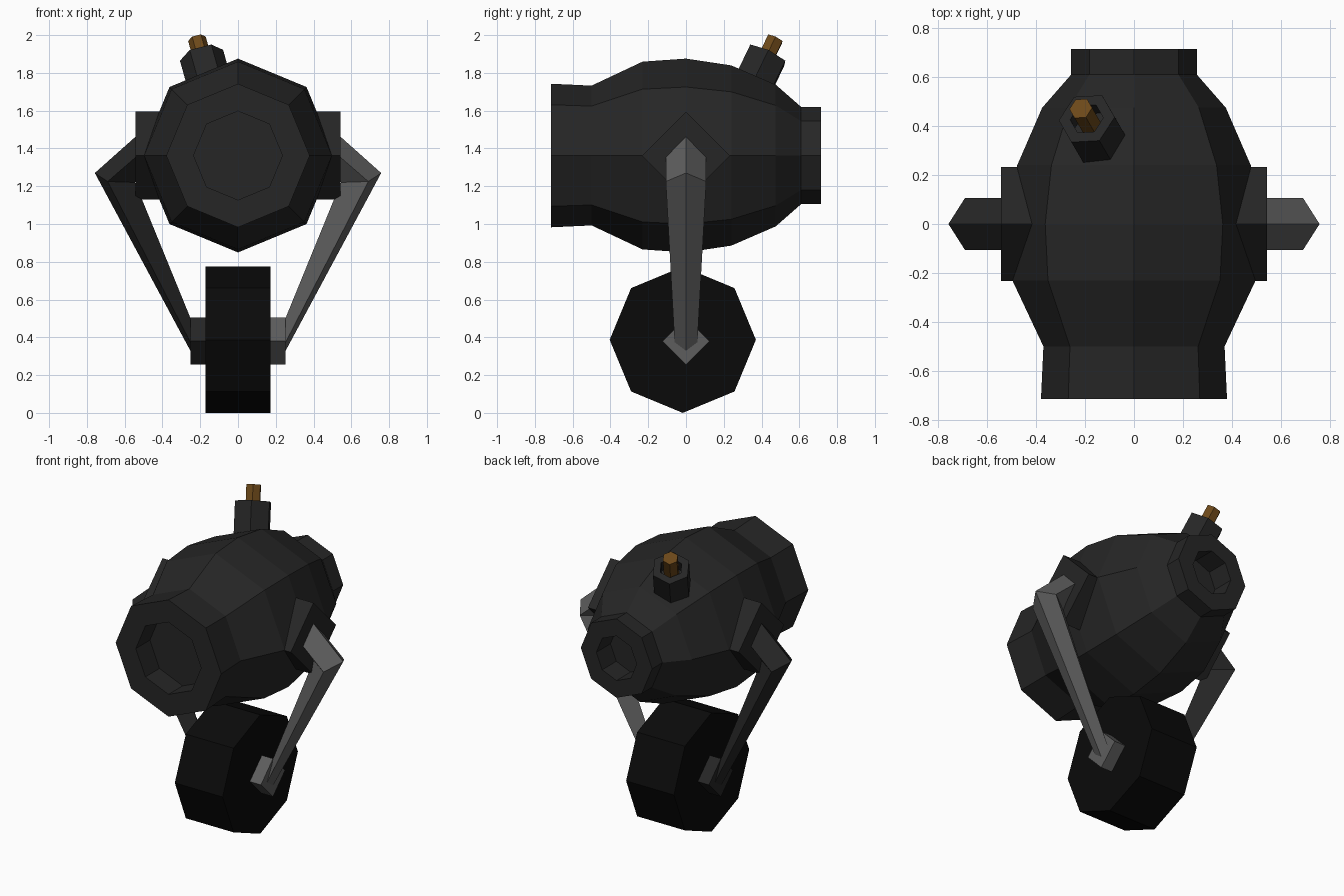
import bpy, bmesh
from math import cos, sin, pi
from mathutils import Vector

if "Cube" in bpy.data.objects:
    bpy.data.objects.remove(bpy.data.objects["Cube"])


def material(name, r, g, b):
    m = bpy.data.materials.new(name)
    m.diffuse_color = (r, g, b, 1)
    m.use_nodes = True
    m.node_tree.nodes["Principled BSDF"].inputs["Base Color"].default_value = m.diffuse_color
    return m


IRON = material("dark_iron", 0.019, 0.019, 0.019)
RUBBER = material("black_tyre", 0.003, 0.003, 0.003)
STEEL = material("pale_steel", 0.11, 0.11, 0.11)
CORD = material("brown_cord", 0.15, 0.065, 0.01)


def loft(name, rings, mat):
    """Skin equal-length rings of points and cap both ends."""
    bm = bmesh.new()
    loops = [[bm.verts.new(p) for p in ring] for ring in rings]
    n = len(loops[0])
    for a, b in zip(loops, loops[1:]):
        for i in range(n):
            j = (i + 1) % n
            bm.faces.new((a[i], a[j], b[j], b[i]))
    bm.faces.new(loops[0])
    bm.faces.new(loops[-1])
    bmesh.ops.recalc_face_normals(bm, faces=bm.faces)
    me = bpy.data.meshes.new(name)
    bm.to_mesh(me)
    bm.free()
    me.materials.append(mat)
    ob = bpy.data.objects.new(name, me)
    bpy.context.collection.objects.link(ob)
    return ob


def lathe(name, origin, axis, profile, sides, mat):
    """Revolve (distance, radius) pairs around an axis through origin."""
    q = Vector((0, 0, 1)).rotation_difference(Vector(axis))
    rings = [[Vector(origin) + q @ Vector((r * cos(2 * pi * i / sides),
                                           r * sin(2 * pi * i / sides), d))
              for i in range(sides)] for d, r in profile]
    return loft(name, rings, mat)


# Barrel body with a recessed front muzzle and rear port
lathe("barrel_body", (0, 0, 1.3625), (0, 1, 0),
      [(-0.57, 0.235), (-0.715, 0.235), (-0.715, 0.38), (-0.5, 0.37),
       (-0.23, 0.497), (0, 0.513), (0.24, 0.477), (0.475, 0.375),
       (0.61, 0.257), (0.715, 0.257), (0.715, 0.145), (0.57, 0.145)], 8, IRON)

# Wheel
lathe("wheel", (0, -0.017, 0.387), (1, 0, 0),
      [(-0.172, 0.387), (0.172, 0.387)], 8, RUBBER)

# Hollow neck and the cord standing in it
neck_top, tilt = Vector((-0.193, 0.43, 1.893)), Vector((-0.28, 0.48, 1)).normalized()
lathe("fuse_neck", neck_top, tilt,
      [(-0.25, 0.118), (0, 0.118), (0, 0.07), (-0.08, 0.07)], 6, IRON)
lathe("fuse_cord", neck_top, tilt, [(-0.1, 0.048), (0.1, 0.048)], 6, CORD)

# Mount plates, fork arms and axle hubs on each side
# Arm sections: outer x/z, side x/z, half width, inner x/z
ARM = [((0.50, 1.50), (0.50, 1.39), 0.107, (0.50, 1.27)),
       ((0.758, 1.27), (0.69, 1.225), 0.107, (0.545, 1.22)),
       ((0.25, 0.325), (0.25, 0.37), 0.06, (0.21, 0.40))]
for side, s, mat in (("left", -1, IRON), ("right", 1, STEEL)):
    lathe(side + "_mount_plate", (0, 0, 1.3625), (s, 0, 0),
          [(0.3, 0.233), (0.543, 0.233)], 4, IRON)
    loft(side + "_fork_arm",
         [[(s * o[0], 0, o[1]), (s * m[0], -w, m[1]),
           (s * i[0], 0, i[1]), (s * m[0], w, m[1])] for o, m, w, i in ARM], mat)
    lathe(side + "_axle_hub", (0, 0, 0.38), (s, 0, 0),
          [(0.15, 0.124), (0.252, 0.124)], 4, mat)
